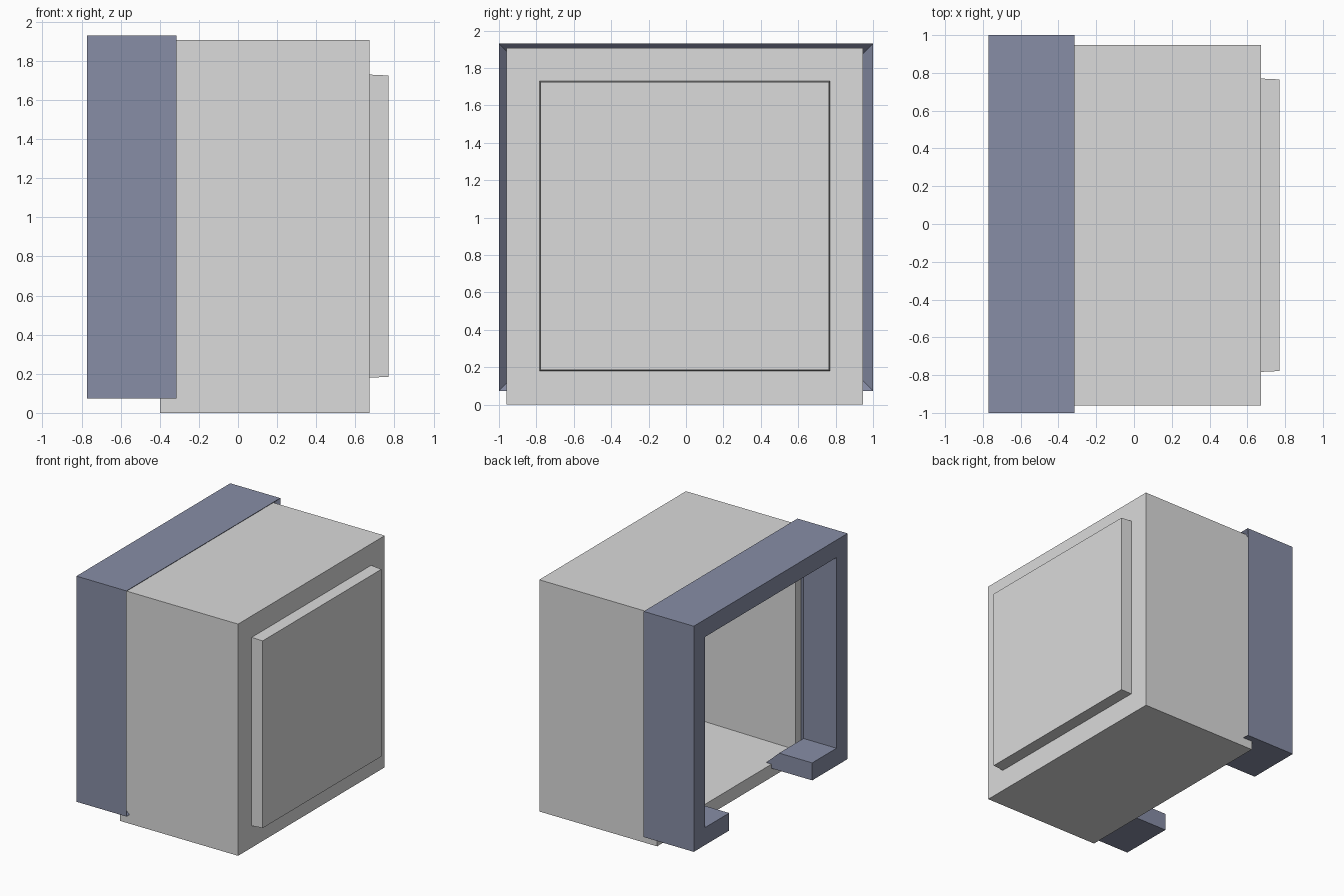
import bpy, bmesh

if "Cube" in bpy.data.objects:
    bpy.data.objects.remove(bpy.data.objects["Cube"], do_unlink=True)


def material(name, rgb):
    m = bpy.data.materials.new(name)
    m.use_nodes = True
    m.diffuse_color = (*rgb, 1)
    m.node_tree.nodes["Principled BSDF"].inputs["Base Color"].default_value = (*rgb, 1)
    return m


grey = material("light grey", (0.705, 0.705, 0.705))
blue = material("slate blue", (0.242, 0.268, 0.38))


def add_object(name, bm, mat):
    bmesh.ops.recalc_face_normals(bm, faces=bm.faces)
    mesh = bpy.data.meshes.new(name)
    bm.to_mesh(mesh)
    bm.free()
    mesh.materials.append(mat)
    ob = bpy.data.objects.new(name, mesh)
    bpy.context.collection.objects.link(ob)
    return ob


def box(x0, x1, y0, y1, z0, z1):
    bm = bmesh.new()
    bmesh.ops.create_cube(bm, size=1)
    for v in bm.verts:
        v.co = [lo if c < 0 else hi for c, lo, hi in zip(v.co, (x0, y0, z0), (x1, y1, z1))]
    return bm


def side_face(bm, sign):
    return max(bm.faces, key=lambda f: f.calc_center_median().x * sign)


def scale_face(face, factor):
    centre = face.calc_center_median()
    for v in face.verts:
        v.co = centre + (v.co - centre) * factor


def sink(bm, face, margin, depth_x):
    """Inset a face and push the middle in to the given x."""
    bmesh.ops.inset_region(bm, faces=[face], thickness=margin, use_even_offset=True)
    floor = bmesh.ops.extrude_discrete_faces(bm, faces=[face])["faces"][0]
    for v in floor.verts:
        v.co.x = depth_x
    return floor


# Hollow body: thick, slightly drafted walls and a shallow recess behind the panel
WALL, BACK = 0.108, 0.673
bm = box(-0.40, BACK, -0.96, 0.947, 0, 1.907)
pocket = sink(bm, side_face(bm, -1), WALL, BACK - WALL)
scale_face(pocket, 0.965)
sink(bm, pocket, 0.145, BACK - 0.015)
add_object("body_shell", bm, grey)

# Raised panel on the closed side, slightly narrower at its outer face
bm = box(BACK, 0.77, -0.783, 0.77, 0.18, 1.73)
scale_face(side_face(bm, 1), 0.994)
add_object("raised_panel", bm, grey)

# Mitred frame with short bottom returns, bevelled to a thin edge at the body
T, BOTTOM, TOP, RETURN = 0.144, 0.074, 1.931, 0.54
half = [((RETURN, BOTTOM), (RETURN, BOTTOM + T)),
        ((1, BOTTOM), (1 - T, BOTTOM + T)),
        ((1, TOP), (1 - T, TOP - T))]
stations = half + [((-o[0], o[1]), (-i[0], i[1])) for o, i in reversed(half)]
bm = bmesh.new()
rings = []
for out, inn in stations:
    section = [(-0.771, out), (-0.315, out), (-0.47, inn), (-0.771, inn)]
    rings.append([bm.verts.new((x, y, z)) for x, (y, z) in section])
for a, b in zip(rings, rings[1:]):
    for i in range(4):
        j = (i + 1) % 4
        bm.faces.new((a[i], a[j], b[j], b[i]))
for end in (rings[0], rings[-1]):
    bm.faces.new(end)
add_object("front_frame", bm, blue)
